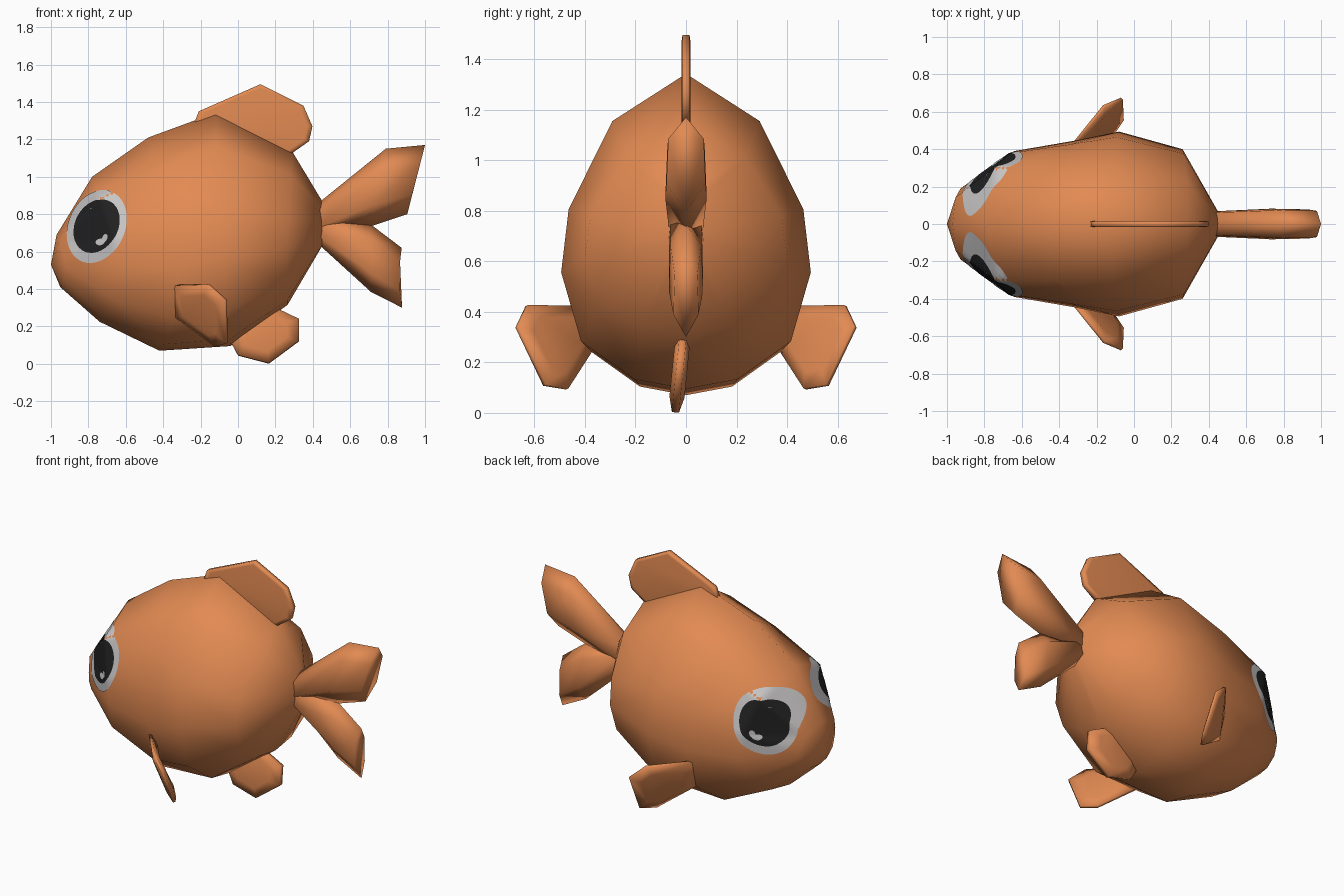
import bpy, bmesh, math
from mathutils import Vector
from mathutils.bvhtree import BVHTree

if "Cube" in bpy.data.objects:
    bpy.data.objects.remove(bpy.data.objects["Cube"])


def material(name, rgb):
    m = bpy.data.materials.new(name)
    m.diffuse_color = (*rgb, 1)
    m.use_nodes = True
    m.node_tree.nodes["Principled BSDF"].inputs["Base Color"].default_value = m.diffuse_color
    return m


ORANGE = material("orange", (0.76, 0.255, 0.085))
WHITE = material("eye_white", (0.58, 0.56, 0.56))
BLACK = material("pupil_black", (0.015, 0.015, 0.015))


def finish(name, bm, mat, angle=180):
    bmesh.ops.recalc_face_normals(bm, faces=bm.faces)
    me = bpy.data.meshes.new(name)
    bm.to_mesh(me)
    bm.free()
    ob = bpy.data.objects.new(name, me)
    bpy.context.collection.objects.link(ob)
    me.materials.append(mat)
    bpy.ops.object.select_all(action='DESELECT')
    ob.select_set(True)
    bpy.context.view_layer.objects.active = ob
    bpy.ops.object.shade_smooth_by_angle(angle=math.radians(angle))
    return ob


def bridge(bm, a, b):
    n = len(a)
    for i in range(n):
        bm.faces.new((a[i], a[(i + 1) % n], b[(i + 1) % n], b[i]))


def section(profile):
    """Half profile (height, width) from top to bottom, mirrored into a loop."""
    return profile + [(f, -w) for f, w in reversed(profile[1:-1])]


def loft(bm, rings, profile):
    """Rings: top x, top z, bottom x, bottom z, side x, half width, shoulder fullness."""
    out = []
    for xt, zt, xb, zb, xs, hw, full in rings:
        bow = xs - (xb + (xt - xb) * 0.37)
        ring = []
        for f, w in section(profile):
            wide = math.copysign(abs(w) ** full, w) if f > 0.5 and w else w
            ring.append(bm.verts.new((xb + (xt - xb) * f + bow * w * w, hw * wide, zb + (zt - zb) * f)))
        out.append(ring)
    for a, b in zip(out, out[1:]):
        bridge(bm, a, b)
    return out


# body: twelve-sided egg with a pointed nose and full cheeks
bm = bmesh.new()
rings = loft(bm, [
    (-0.97, 0.69, -0.95, 0.41, -0.92, 0.195, 0.6),
    (-0.78, 1.00, -0.74, 0.225, -0.64, 0.39, 0.48),
    (-0.48, 1.21, -0.42, 0.07, -0.32, 0.445, 0.75),
    (-0.12, 1.342, -0.04, 0.095, -0.08, 0.494, 1),
    (0.29, 1.135, 0.265, 0.315, 0.26, 0.40, 1),
    (0.45, 0.87, 0.45, 0.63, 0.45, 0.065, 1)],
    [(1, 0), (0.85, 0.59), (0.57, 0.94), (0.37, 1), (0.15, 0.84), (0.03, 0.41), (0, 0)])
nose = bm.verts.new((-1, 0, 0.53))
for i in range(12):
    bm.faces.new((rings[0][i], rings[0][(i + 1) % 12], nose))
bm.faces.new(rings[-1])
bmesh.ops.triangulate(bm, faces=bm.faces)
surface = BVHTree.FromBMesh(bm)
finish("body", bm, ORANGE)

# forked tail: two hexagonal lobes
lobe = [(1, 0), (0.77, 0.9), (0.28, 1), (0, 0)]
for name, rings in {
    "tail_upper_lobe": [(0.43, 0.86, 0.43, 0.68, 0.43, 0.068, 1),
                        (0.79, 1.15, 0.71, 0.735, 0.74, 0.082, 1),
                        (1.00, 1.17, 0.905, 0.80, 0.94, 0.078, 1)],
    "tail_lower_lobe": [(0.43, 0.80, 0.43, 0.64, 0.43, 0.068, 1),
                        (0.71, 0.745, 0.71, 0.385, 0.71, 0.068, 1),
                        (0.875, 0.62, 0.877, 0.30, 0.865, 0.05, 1)]}.items():
    bm = bmesh.new()
    r = loft(bm, rings, lobe)
    bm.faces.new(r[0])
    bm.faces.new(r[-1])
    finish(name, bm, ORANGE)


# fins: outlines with a thin rim and thicker middle
def fin(name, pts, half, rim, inset):
    pts = [Vector(p) for p in pts]
    c = sum(pts, Vector()) / len(pts)
    n = sum((a.cross(b) for a, b in zip([p - c for p in pts], [p - c for p in pts[1:] + pts[:1]])),
            Vector()).normalized()
    bm = bmesh.new()
    loops = [[bm.verts.new(c + (p - c) * s + n * d) for p in pts]
             for s, d in ((inset, -half), (1, -rim), (1, rim), (inset, half))]
    for a, b in zip(loops, loops[1:]):
        bridge(bm, a, b)
    bm.faces.new(loops[0])
    bm.faces.new(loops[-1])
    finish(name, bm, ORANGE)


fin("dorsal_fin", [(x, 0, z) for x, z in (
    (-0.24, 1.27), (-0.21, 1.35), (0.12, 1.495), (0.35, 1.38), (0.398, 1.27),
    (0.38, 1.19), (0.28, 1.12), (-0.1, 1.2))], 0.017, 0.014, 0.9)
fin("belly_fin", [(x, -0.012 - 0.1 * (0.3 - z), z) for x, z in (
    (0.16, 0.34), (0.21, 0.295), (0.325, 0.24), (0.325, 0.12), (0.165, 0.002),
    (0.0, 0.045), (-0.04, 0.12), (0.0, 0.25))], 0.03, 0.014, 0.65)
for side, s in (("left", 1), ("right", -1)):
    fin("pectoral_fin_" + side, [(x, y * s, z) for x, y, z in (
        (-0.345, 0.40, 0.42), (-0.16, 0.63, 0.425), (-0.065, 0.67, 0.34),
        (-0.06, 0.56, 0.11), (-0.12, 0.47, 0.095), (-0.33, 0.37, 0.25))], 0.022, 0.008, 0.65)


# eyes: thin discs draped over the body
def drape(name, s, cx, cz, rx, rz, shear, lift, mat, rings=12, segs=48):
    bm = bmesh.new()

    def spot(r, a):
        dz = rz * r * math.sin(a)
        x = cx + rx * r * math.cos(a) + shear * dz
        hit, n, _, _ = surface.ray_cast(Vector((x, 2 * s, cz + dz)), Vector((0, -s, 0)))
        if n.y * s < 0:
            n = -n
        return bm.verts.new(hit + n * lift)

    mid = spot(0, 0)
    loops = [[spot(k / rings, 2 * math.pi * i / segs) for i in range(segs)]
             for k in range(1, rings + 1)]
    for i in range(segs):
        bm.faces.new((mid, loops[0][i], loops[0][(i + 1) % segs]))
    for a, b in zip(loops, loops[1:]):
        bridge(bm, a, b)
    # face outward
    ob = finish(name, bm, mat)
    if sum(p.normal.y for p in ob.data.polygons) * s < 0:
        ob.data.flip_normals()


for side, s in (("left", 1), ("right", -1)):
    drape("eye_white_" + side, s, -0.754, 0.733, 0.156, 0.194, 0.18, 0.003, WHITE)
    drape("pupil_" + side, s, -0.754, 0.735, 0.119, 0.142, 0.2, 0.005, BLACK)
    drape("eye_glint_low_" + side, s, -0.733, 0.651, 0.024, 0.018, 0.2, 0.007, WHITE, 4, 20)
    drape("eye_glint_high_" + side, s, -0.708, 0.672, 0.014, 0.023, 0.2, 0.007, WHITE, 4, 20)
